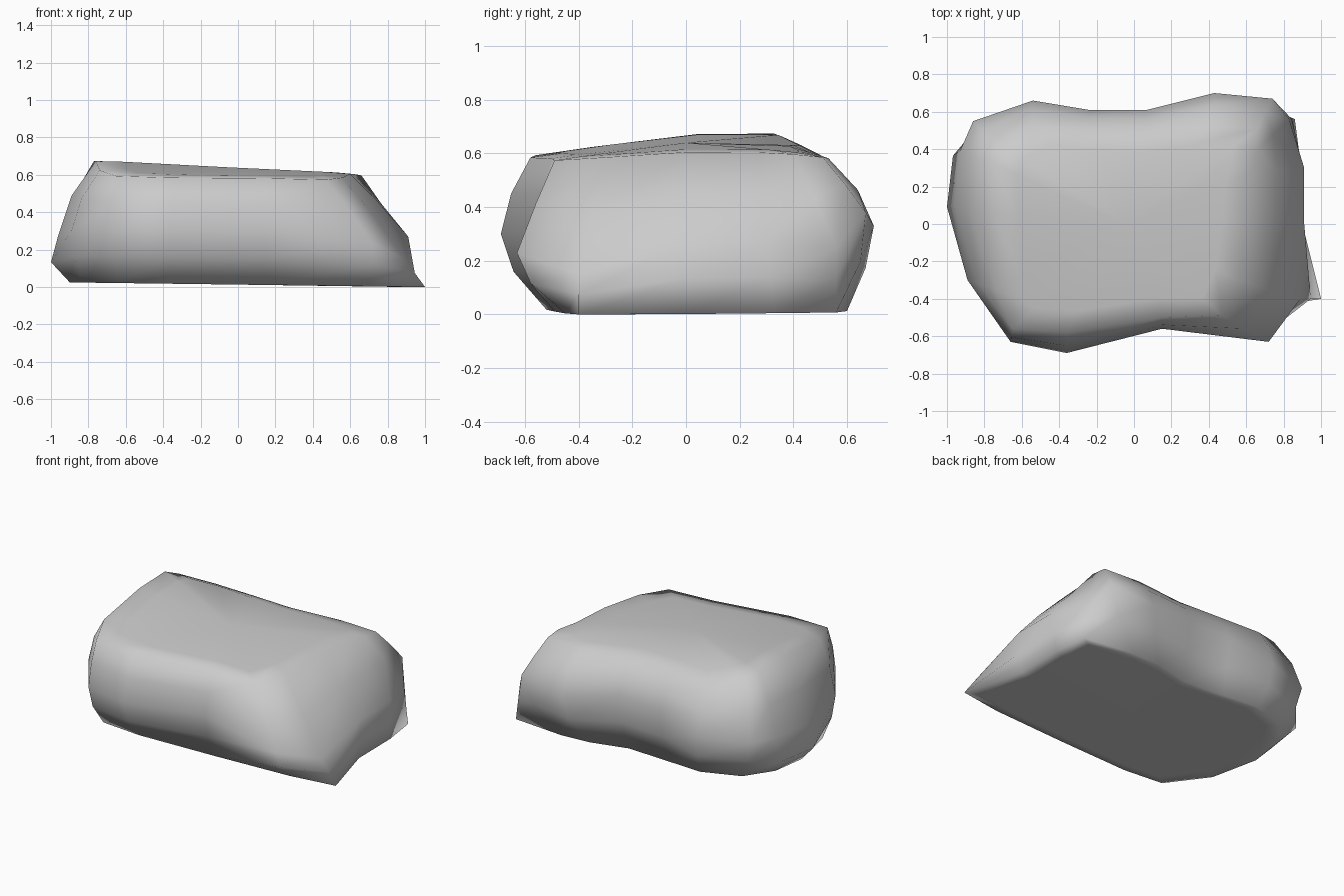
import bpy, bmesh

if "Cube" in bpy.data.objects:
    bpy.data.objects.remove(bpy.data.objects["Cube"])

# Outlines of the boulder, counter-clockwise from the middle of the right side
base = [(.89, 0), (.89, .33), (.86, .56), (.5, .6), (.3, .59), (.05, .53),
        (-.24, .55), (-.5, .57), (-.75, .48), (-.87, .3), (-.9, .07), (-.83, -.25),
        (-.64, -.5), (-.36, -.52), (.16, -.49), (.7, -.45), (1, -.4)]
belly = [(.91, 0, .27), (.91, .3, .27), (.83, .56, .25), (.74, .67, .38), (.43, .70, .33),
         (.07, .61, .4), (-.24, .61, .38), (-.54, .66, .3), (-.86, .55, .3),
         (-.93, .39, .3), (-.96, .1, .28), (-.89, -.3, .3), (-.66, -.63, .3),
         (-.36, -.69, .3), (.15, -.56, .3), (.72, -.63, .23), (.89, -.4, .15)]
crown = [(.6, 0), (.62, .27), (.66, .4), (.66, .51), (.4, .53), (.05, .48),
         (-.24, .5), (-.54, .53), (-.74, .43), (-.77, .33), (-.76, .05), (-.74, -.35),
         (-.65, -.56), (-.36, -.58), (.15, -.5), (.47, -.49), (.56, -.3)]


def lerp(a, b, t):
    return tuple(p + (q - p) * t for p, q in zip(a, b))


def crown_z(x, y):
    # Top slopes down to the right, the front and the back edge
    return (.635 - .05 * x - (.1 - .05 * x) * max(0, -y)
            - (.3 - .3 * x) * max(0, y - .35))


# Stacked rings: underside, base, undercut, belly, shoulder, crown, inner crown
rings = [[] for _ in range(7)]
for b, m, t in zip(base, belly, crown):
    bottom = (*b, .013 - .013 * b[0] + .01 * max(0, b[1]))
    top = (*t, crown_z(*t))
    x, y, z = lerp(bottom, m, .5)
    if b[0] < .85:                     # fuller undercut, except at the right end
        x, y = lerp(b, m[:2], .72)
    if m[0] < -.92:                    # left end bulges out low down
        x *= 1.06
        z -= .02
    rings[0].append((b[0] * .9, b[1] * .9, bottom[2]))
    rings[1].append(bottom)
    rings[2].append((x, y, z))
    rings[3].append(m)
    steep = m[0] > .7
    sx, sy, _ = lerp(m, top, .5 if steep else .35)
    rings[4].append((sx, sy, lerp(m, top, .53)[2]))
    rings[5].append(top)
    ix, iy = lerp(t, (-.05, 0), .2)
    rings[6].append((ix, iy, crown_z(ix, iy) + .004))

bm = bmesh.new()
loops = [[bm.verts.new(p) for p in ring] for ring in rings]
n = len(base)
for low, high in zip(loops, loops[1:]):
    for i in range(n):
        j = (i + 1) % n
        bm.faces.new((low[i], low[j], high[j], high[i]))

# Close the underside and the top with fans
for loop, co in ((loops[0], (0, 0, .013)), (loops[-1], (-.05, 0, .64))):
    centre = bm.verts.new(co)
    for i in range(n):
        bm.faces.new((loop[i], loop[(i + 1) % n], centre))
bmesh.ops.recalc_face_normals(bm, faces=bm.faces)
for f in bm.faces:
    f.smooth = True

mesh = bpy.data.meshes.new("boulder")
bm.to_mesh(mesh)
bm.free()
boulder = bpy.data.objects.new("boulder", mesh)
bpy.context.collection.objects.link(boulder)
